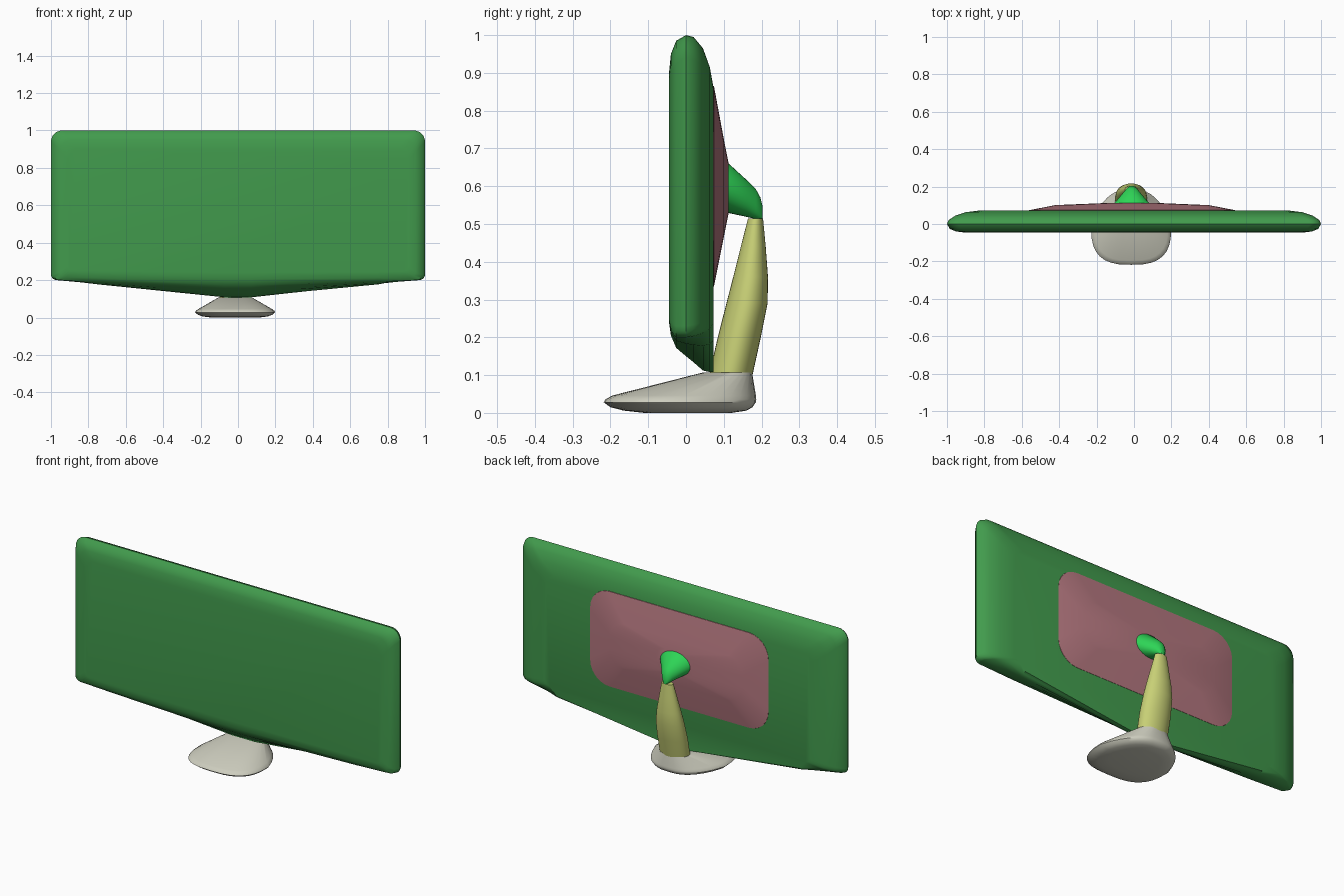
import bpy, bmesh, math

cube = bpy.data.objects.get("Cube")
if cube:
    bpy.data.objects.remove(cube, do_unlink=True)


def material(name, rgb):
    m = bpy.data.materials.new(name)
    m.use_nodes = True
    m.diffuse_color = (*rgb, 1)
    m.node_tree.nodes["Principled BSDF"].inputs["Base Color"].default_value = (*rgb, 1)
    return m


GREEN = material("leaf green", (0.054, 0.328, 0.074))
PINK = material("dusty pink", (0.462, 0.188, 0.216))
BRIGHT = material("bright green", (0.027, 0.658, 0.093))
YELLOW = material("pale olive", (0.578, 0.631, 0.181))
GREY = material("warm grey", (0.610, 0.610, 0.515))


def loft(name, rings, mat, angle=40):
    """Skin a stack of equal-length rings and cap both ends."""
    bm = bmesh.new()
    loops = [[bm.verts.new(p) for p in ring] for ring in rings]
    n = len(loops[0])
    for a, b in zip(loops, loops[1:]):
        for i in range(n):
            j = (i + 1) % n
            bm.faces.new((a[i], a[j], b[j], b[i]))
    bm.faces.new(loops[0])
    bm.faces.new(loops[-1])
    bmesh.ops.recalc_face_normals(bm, faces=bm.faces)
    me = bpy.data.meshes.new(name)
    bm.to_mesh(me)
    bm.free()
    me.materials.append(mat)
    ob = bpy.data.objects.new(name, me)
    bpy.context.collection.objects.link(ob)
    bpy.ops.object.select_all(action='DESELECT')
    ob.select_set(True)
    bpy.context.view_layer.objects.active = ob
    bpy.ops.object.shade_smooth_by_angle(angle=math.radians(angle))
    return ob


def arc(cx, cz, r, start, end, steps=6):
    return [(cx + r * math.cos(math.radians(start + (end - start) * i / steps)),
             cz + r * math.sin(math.radians(start + (end - start) * i / steps)))
            for i in range(steps + 1)]


def screen_ring(y, inset, top, corner, chin):
    """Rounded panel outline whose lower edge dips to a chin in the middle."""
    x = 1 - inset
    half = [(0.07, chin), (0.75, corner - (corner - chin) / 3)]
    half += arc(x - 0.03, corner + 0.03, 0.03, -90, 0, 4)
    half += arc(x - 0.06, top - 0.06, 0.06, 0, 90)
    full = half + [(-px, pz) for px, pz in reversed(half)]
    return [(px, y, pz) for px, pz in full]


def rounded_ring(y, half_w, z0, z1, r, cx=-0.01):
    pts = (arc(half_w - r, z0 + r, r, -90, 0) + arc(half_w - r, z1 - r, r, 0, 90)
           + arc(r - half_w, z1 - r, r, 90, 180) + arc(r - half_w, z0 + r, r, 180, 270))
    return [(cx + px, y, pz) for px, pz in pts]


def oval(n=32, power=2.0):
    """Unit superellipse points."""
    for i in range(n):
        a = 2 * math.pi * i / n
        c, s = math.cos(a), math.sin(a)
        yield (math.copysign(abs(c) ** (2 / power), c),
               math.copysign(abs(s) ** (2 / power), s))


def flat_ring(z, y0, y1, rx, power=2.0, taper=0.0, cx=-0.015):
    """Horizontal oval, narrowed towards the back by taper."""
    return [(cx + u * rx * (1 - taper * max(v, 0)), (y0 + y1) / 2 + v * (y1 - y0) / 2, z)
            for u, v in oval(power=power)]


# Screen panel: y, side inset, top, lower corner, chin
loft("screen_panel", [screen_ring(*r) for r in (
    (-0.045, 0.09, 0.90, 0.245, 0.24),
    (-0.040, 0.05, 0.95, 0.215, 0.205),
    (-0.026, 0.015, 0.985, 0.200, 0.172),
    (0.000, 0.000, 1.000, 0.200, 0.150),
    (0.020, 0.008, 0.995, 0.203, 0.134),
    (0.045, 0.045, 0.965, 0.210, 0.112),
    (0.063, 0.10, 0.915, 0.220, 0.108),
    (0.073, 0.18, 0.860, 0.235, 0.108))], GREEN)

# Raised housing on the back
loft("back_housing", [rounded_ring(*r) for r in (
    (0.060, 0.555, 0.33, 0.87, 0.12),
    (0.074, 0.550, 0.335, 0.865, 0.12),
    (0.101, 0.410, 0.47, 0.72, 0.09),
    (0.113, 0.120, 0.53, 0.66, 0.06))], PINK, 30)

# Tapered joint between housing and arm: y, half width, z range
loft("joint", [[(-0.012 + u * rx, y, (z0 + z1) / 2 + v * (z1 - z0) / 2) for u, v in oval()]
               for y, rx, z0, z1 in (
    (0.105, 0.095, 0.53, 0.662),
    (0.113, 0.092, 0.529, 0.660),
    (0.160, 0.052, 0.519, 0.617),
    (0.185, 0.032, 0.513, 0.592),
    (0.197, 0.020, 0.510, 0.570),
    (0.203, 0.009, 0.510, 0.545))], BRIGHT)

# Curved support arm: z, y range, half width
loft("support_arm", [flat_ring(*r) for r in (
    (0.095, 0.060, 0.175, 0.085),
    (0.200, 0.084, 0.198, 0.086),
    (0.290, 0.107, 0.216, 0.080),
    (0.360, 0.125, 0.217, 0.068),
    (0.440, 0.145, 0.211, 0.050),
    (0.514, 0.164, 0.204, 0.034))], YELLOW)

# Foot: z, y range, half width, squareness, back taper
loft("foot", [flat_ring(*r) for r in (
    (0.000, -0.110, 0.120, 0.130, 2.6, 0.3),
    (0.006, -0.165, 0.160, 0.175, 2.7, 0.3),
    (0.015, -0.200, 0.176, 0.200, 2.8, 0.3),
    (0.028, -0.218, 0.185, 0.214, 2.8, 0.3),
    (0.036, -0.213, 0.186, 0.210, 2.8, 0.3),
    (0.046, -0.195, 0.185, 0.196, 2.8, 0.3),
    (0.107, 0.045, 0.175, 0.090, 2.6, 0.1))], GREY)
